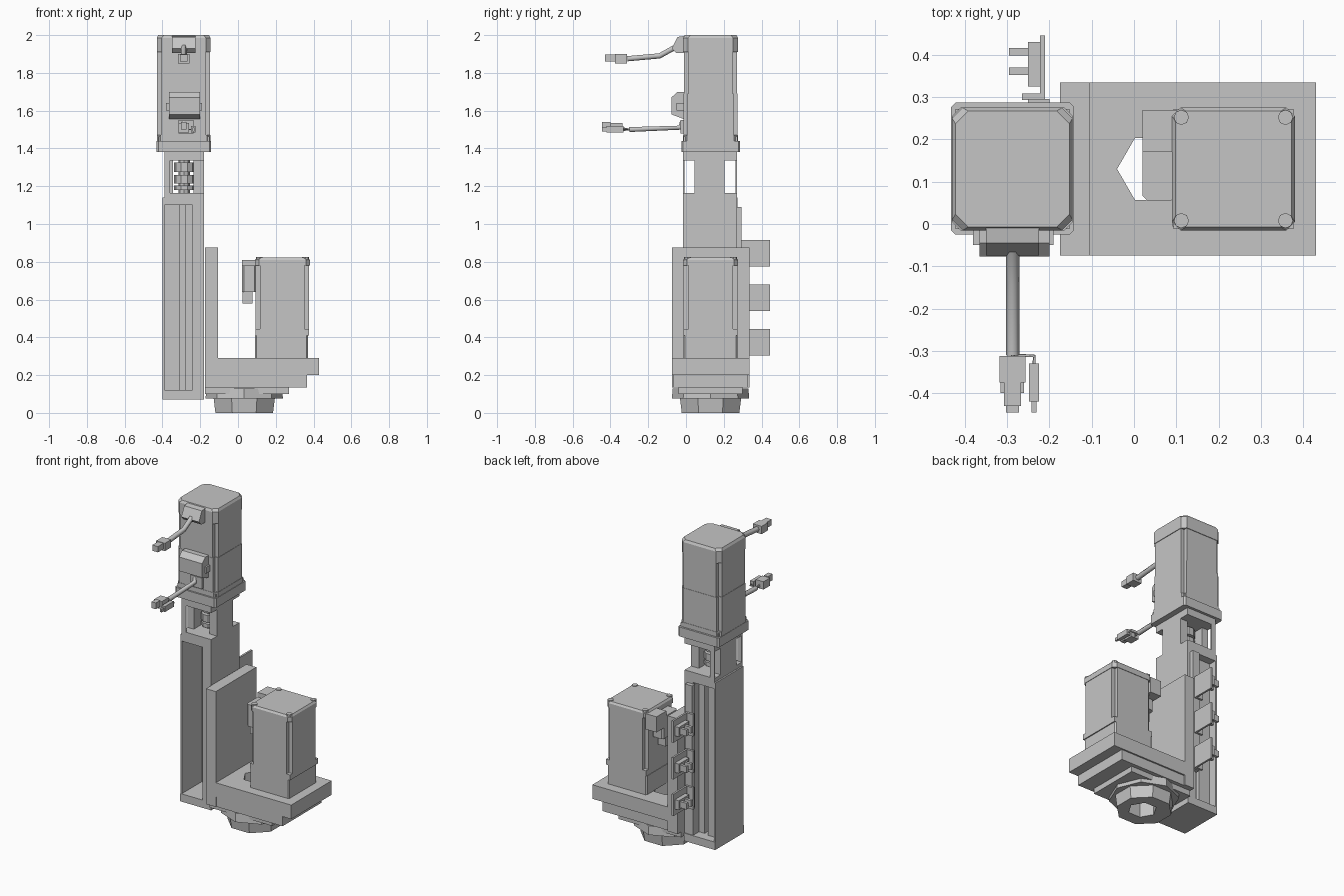
import bpy, bmesh, math


def material(name, v):
    m = bpy.data.materials.new(name)
    m.diffuse_color = (v, v, v, 1)
    return m


GREY = material("machined grey", 0.56)


def link(name, bm):
    bmesh.ops.recalc_face_normals(bm, faces=bm.faces)
    me = bpy.data.meshes.new(name)
    bm.to_mesh(me)
    bm.free()
    me.materials.append(GREY)
    ob = bpy.data.objects.new(name, me)
    bpy.context.collection.objects.link(ob)
    return ob


def loft(name, loops):
    """Closed skin through a list of equal-length point loops."""
    bm = bmesh.new()
    rings = [[bm.verts.new(p) for p in lp] for lp in loops]
    n = len(rings[0])
    for a, b in zip(rings, rings[1:]):
        for i in range(n):
            j = (i + 1) % n
            bm.faces.new((a[i], a[j], b[j], b[i]))
    bm.faces.new(rings[0][::-1])
    bm.faces.new(rings[-1])
    return link(name, bm)


def box(name, x0, x1, y0, y1, z0, z1):
    q = [(x0, y0), (x1, y0), (x1, y1), (x0, y1)]
    return loft(name, [[(x, y, z) for x, y in q] for z in (z0, z1)])


def chamfered(x0, x1, y0, y1, c, z):
    return [(x0 + c, y0, z), (x1 - c, y0, z), (x1, y0 + c, z), (x1, y1 - c, z),
            (x1 - c, y1, z), (x0 + c, y1, z), (x0, y1 - c, z), (x0, y0 + c, z)]


def notched(x0, x1, y0, y1, c, z):
    """Rectangle with square notches in its corners."""
    return [(x0 + c, y0, z), (x1 - c, y0, z), (x1 - c, y0 + c, z), (x1, y0 + c, z),
            (x1, y1 - c, z), (x1 - c, y1 - c, z), (x1 - c, y1, z), (x0 + c, y1, z),
            (x0 + c, y1 - c, z), (x0, y1 - c, z), (x0, y0 + c, z), (x0 + c, y0 + c, z)]


def ngon(cx, cy, r, n, z, turn=0.0):
    return [(cx + r * math.cos(turn + math.tau * i / n),
             cy + r * math.sin(turn + math.tau * i / n), z) for i in range(n)]


def disc(name, cx, cy, r, n, z0, z1, turn=0.0, r2=None):
    return loft(name, [ngon(cx, cy, r, n, z0, turn), ngon(cx, cy, r2 or r, n, z1, turn)])


def side_profile(name, yz, x0, x1):
    return loft(name, [[(x, y, z) for y, z in yz] for x in (x0, x1)])


def cable(name, pts, r):
    cu = bpy.data.curves.new(name, 'CURVE')
    cu.dimensions = '3D'
    cu.bevel_depth = r
    cu.bevel_resolution = 1
    cu.use_fill_caps = True
    sp = cu.splines.new('POLY')
    sp.points.add(len(pts) - 1)
    for p, c in zip(sp.points, pts):
        p.co = (*c, 1)
    cu.materials.append(GREY)
    bpy.context.collection.objects.link(bpy.data.objects.new(name, cu))


# --- L-shaped carriage and the spindle underneath, with a through hole ---
box("carriage_back_plate", -0.175, -0.105, -0.075, 0.335, 0.135, 0.875)
base = [
    box("carriage_plate", -0.105, 0.43, -0.075, 0.335, 0.20, 0.29),
    box("upper_step", -0.105, 0.365, -0.07, 0.325, 0.135, 0.20),
    box("lower_step", -0.175, 0.27, -0.04, 0.30, 0.10, 0.135),
    disc("spindle_flange", 0.033, 0.13, 0.205, 8, 0.075, 0.13, 0, 0.2),
    disc("spindle_hub", 0.033, 0.13, 0.165, 8, 0.0, 0.075, math.pi / 8, 0.175),
]
cutter = disc("hole_cutter", 0.045, 0.13, 0.085, 6, -0.1, 0.4)
cutter.hide_render = True
for ob in base:
    mod = ob.modifiers.new("hole", 'BOOLEAN')
    mod.object = cutter
    mod.solver = 'EXACT'
    bpy.context.view_layer.objects.active = ob
    bpy.ops.object.modifier_apply(modifier="hole")
bpy.data.objects.remove(cutter)

# --- Linear column: open channel with cover, rail and end plate ---
box("column_foot", -0.40, -0.18, -0.015, 0.275, 0.07, 0.12)
box("column_cover", -0.40, -0.39, -0.012, 0.272, 0.075, 1.14)
box("column_post", -0.24, -0.18, -0.015, 0.27, 0.12, 1.10)
box("column_rail", -0.28, -0.24, 0.04, 0.21, 0.12, 1.10)
box("inner_panel", -0.39, -0.31, 0.19, 0.22, 0.12, 1.10)
box("inner_web", -0.31, -0.28, 0.11, 0.14, 0.12, 1.10)
box("column_head", -0.39, -0.18, -0.015, 0.27, 1.10, 1.165)

# --- Coupling housing with open windows ---
box("housing_top", -0.39, -0.18, -0.015, 0.27, 1.335, 1.385)
for x0, x1 in ((-0.39, -0.345), (-0.235, -0.18)):
    box("housing_wall", x0, x1, 0.045, 0.205, 1.165, 1.335)
for y in (-0.015, 0.262):
    box("housing_post", -0.39, -0.36, y, y + 0.008, 1.165, 1.335)
cx, cy = -0.285, 0.128
disc("coupling_shaft", cx, cy, 0.03, 8, 1.165, 1.335)
for z0, z1 in ((1.18, 1.205), (1.215, 1.26), (1.275, 1.325)):
    disc("coupling_ring", cx, cy, 0.054, 10, z0, z1)

# --- Upper motor ---
loft("motor_flange", [chamfered(-0.432, -0.142, -0.025, 0.287, 0.01, z) for z in (1.38, 1.44)])
loft("motor_collar", [chamfered(-0.43, -0.145, -0.015, 0.275, 0.02, z) for z in (1.44, 1.47)])
loft("motor_lower_body", [notched(-0.43, -0.147, -0.013, 0.273, 0.022, z) for z in (1.47, 1.69)])
loft("motor_upper_body", [notched(-0.428, -0.149, -0.011, 0.271, 0.024, z) for z in (1.69, 1.91)])
loft("motor_cap", [chamfered(-0.43, -0.145, -0.015, 0.275, 0.025, 1.91),
                   chamfered(-0.43, -0.145, -0.015, 0.275, 0.025, 1.985),
                   chamfered(-0.422, -0.153, -0.007, 0.267, 0.03, 2.0)])
for x in (-0.408, -0.166):
    for y in (0.006, 0.254):
        box("flange_screw", x - 0.014, x + 0.014, y - 0.018, y + 0.018, 1.44, 1.462)

# --- Connectors and cables on the upper motor ---
side_profile("upper_cable_boot", [(-0.01, 1.995), (-0.045, 1.99), (-0.075, 1.93),
                                  (-0.05, 1.905), (-0.01, 1.905)], -0.35, -0.225)
side_profile("connector_housing", [(-0.01, 1.70), (-0.045, 1.70), (-0.077, 1.67),
                                   (-0.077, 1.58), (-0.01, 1.555)], -0.365, -0.20)
for x in (-0.37, -0.2):
    box("connector_latch", x - 0.01, x + 0.01, -0.05, -0.01, 1.60, 1.64)
box("lower_cable_boot", -0.315, -0.235, -0.03, -0.01, 1.48, 1.55)
cable("upper_cable", [(-0.287, -0.05, 1.94), (-0.287, -0.14, 1.89), (-0.287, -0.31, 1.875)], 0.016)
cable("lower_cable", [(-0.287, -0.02, 1.54), (-0.287, -0.03, 1.51), (-0.287, -0.30, 1.50)], 0.015)
box("upper_plug", -0.318, -0.256, -0.375, -0.312, 1.85, 1.90)
box("upper_plug_tip", -0.307, -0.267, -0.43, -0.375, 1.86, 1.897)
for z in (1.495, 1.51):
    cable("plug_wire", [(-0.287, -0.29, 1.50), (-0.287, -0.345, z)], 0.004)
box("lower_plug", -0.315, -0.26, -0.40, -0.335, 1.485, 1.535)
box("lower_plug_tip", -0.302, -0.272, -0.445, -0.40, 1.50, 1.54)
box("side_plug", -0.248, -0.224, -0.42, -0.33, 1.485, 1.52)
box("side_plug_tip", -0.242, -0.23, -0.445, -0.42, 1.49, 1.51)
cable("side_wire", [(-0.287, -0.31, 1.50), (-0.236, -0.312, 1.50), (-0.236, -0.335, 1.50)], 0.004)

# --- Spindle motor on the carriage ---
loft("gearbox", [chamfered(0.09, 0.37, -0.012, 0.272, 0.008, z) for z in (0.29, 0.41)])
loft("spindle_motor_body", [notched(0.093, 0.377, -0.012, 0.272, 0.024, z) for z in (0.41, 0.78)])
loft("spindle_motor_cap", [chamfered(0.09, 0.38, -0.015, 0.275, 0.02, 0.78),
                           chamfered(0.09, 0.38, -0.015, 0.275, 0.02, 0.81),
                           chamfered(0.098, 0.372, -0.007, 0.267, 0.025, 0.822)])
for x in (0.112, 0.358):
    for y in (0.008, 0.252):
        box("motor_foot", x - 0.019, x + 0.019, y - 0.02, y + 0.02, 0.41, 0.445)
        disc("corner_screw", x, y, 0.018, 8, 0.80, 0.826)
loft("terminal_box", [chamfered(0.02, 0.10, 0.055, 0.205, 0.012, z) for z in (0.64, 0.78)])
box("terminal_cover", 0.02, 0.10, 0.17, 0.27, 0.71, 0.81)
box("terminal_socket", 0.025, 0.078, 0.085, 0.17, 0.58, 0.64)

# --- Position sensors on the rear of the column ---
box("sensor_rail", -0.25, -0.20, 0.265, 0.295, 0.30, 1.09)
for zc in (0.375, 0.61, 0.845):
    box("sensor_foot", -0.265, -0.21, 0.293, 0.308, zc - 0.07, zc + 0.07)
    box("sensor_plate", -0.222, -0.21, 0.30, 0.445, zc - 0.07, zc + 0.07)
    box("sensor_body", -0.25, -0.222, 0.325, 0.43, zc - 0.03, zc + 0.03)
    for y in (0.352, 0.398):
        box("sensor_prong", -0.295, -0.25, y, y + 0.018, zc - 0.02, zc + 0.02)
